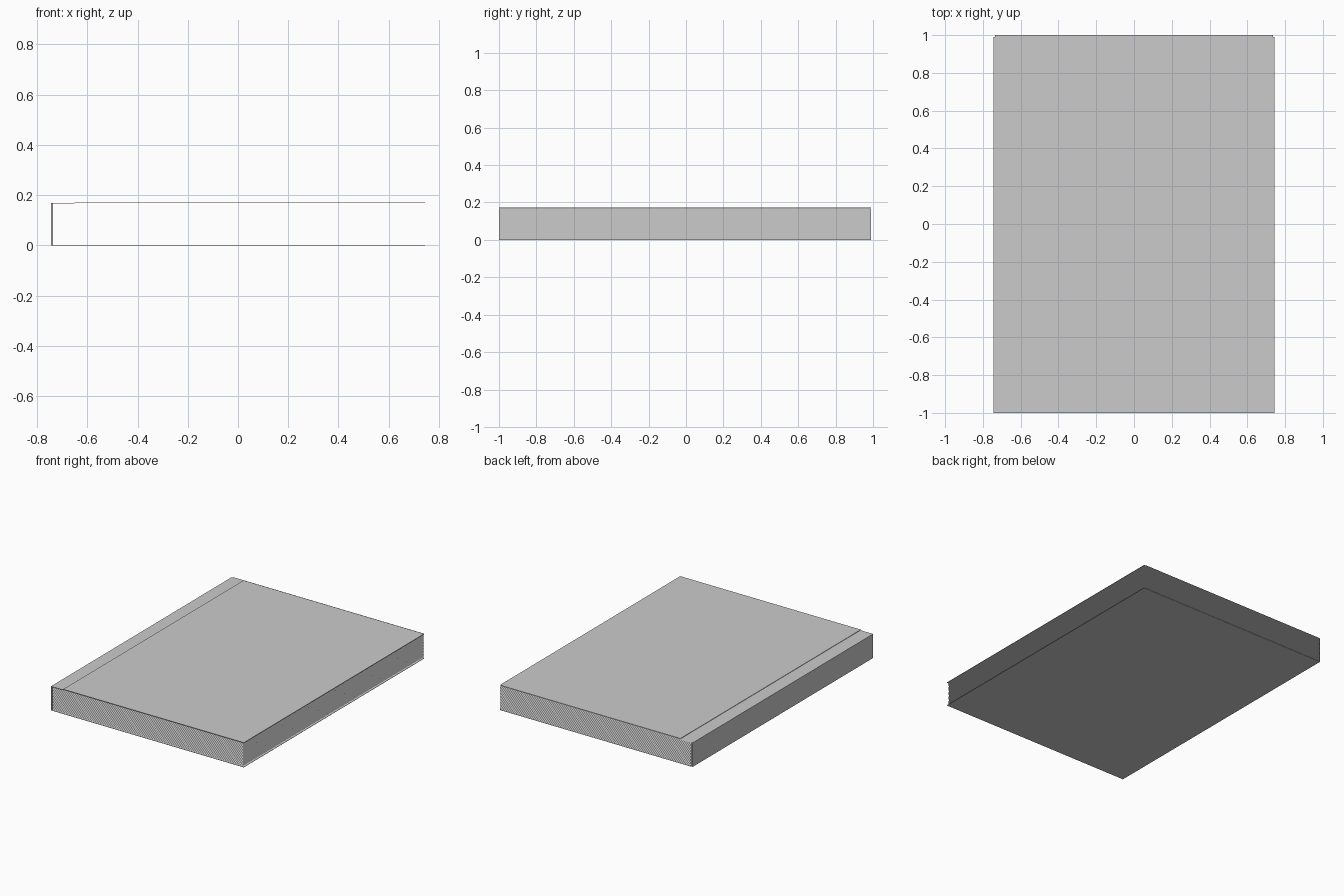
import bpy

if "Cube" in bpy.data.objects:
    bpy.data.objects.remove(bpy.data.objects["Cube"])

# Plain box from its limits
def box(name, x0, x1, y0, y1, z0, z1):
    v = [(x, y, z) for z in (z0, z1) for x, y in ((x0, y0), (x1, y0), (x1, y1), (x0, y1))]
    f = [(3, 2, 1, 0), (4, 5, 6, 7), (0, 1, 5, 4), (1, 2, 6, 5), (2, 3, 7, 6), (3, 0, 4, 7)]
    me = bpy.data.meshes.new(name)
    me.from_pydata(v, [], f)
    ob = bpy.data.objects.new(name, me)
    bpy.context.collection.objects.link(ob)
    return ob

Y0, Y1 = -1.0, 0.99

# Covers, with the raised front board leaving a hinge strip beside the spine
box("back_cover", -0.745, 0.745, Y0, Y1, 0.0, 0.002)
box("front_cover", -0.65, 0.745, Y0, Y1, 0.170, 0.173)
box("hinge_strip", -0.745, -0.65, Y0, Y1, 0.166, 0.168)
box("spine", -0.745, -0.737, Y0, Y1, 0.0, 0.168)

# Stack of thin loose sheets
N = 40
verts, faces = [], []
for i in range(N):
    z = 0.004 + 0.164 * i / (N - 1)
    b = len(verts)
    verts += [(-0.737, -0.995, z), (0.737, -0.995, z), (0.737, 1.0, z), (-0.737, 1.0, z)]
    faces.append((b, b + 1, b + 2, b + 3))
me = bpy.data.meshes.new("pages")
me.from_pydata(verts, [], faces)
bpy.context.collection.objects.link(bpy.data.objects.new("pages", me))
